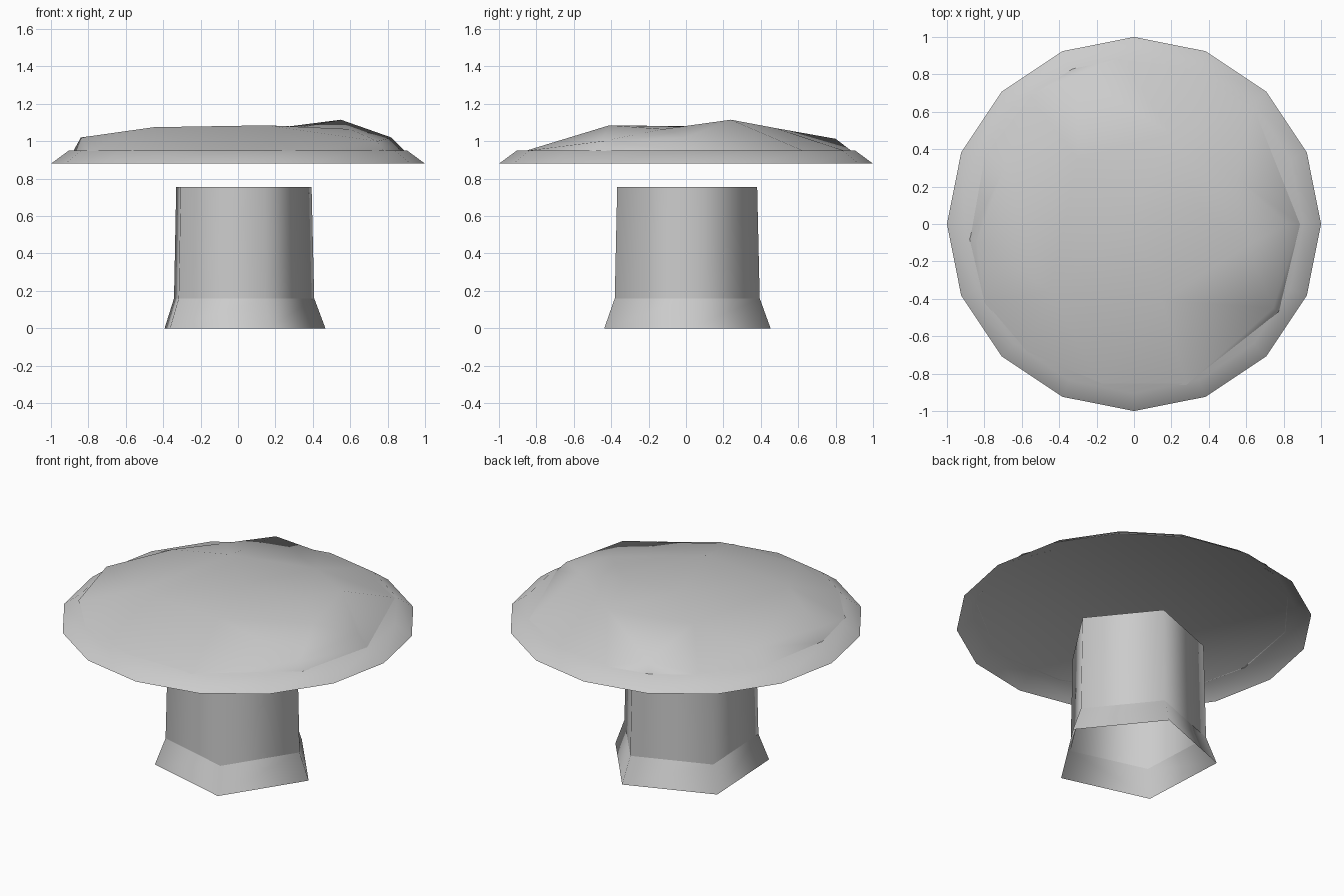
import bpy
from math import cos, sin, pi, radians
from mathutils import Vector
from mathutils.geometry import delaunay_2d_cdt

cube = bpy.data.objects.get("Cube")
if cube:
    bpy.data.objects.remove(cube, do_unlink=True)

# One plain grey for the whole model
grey = bpy.data.materials.new("plain_grey")
grey.use_nodes = True
colour = (0.6, 0.6, 0.6, 1)
grey.diffuse_color = colour
grey.node_tree.nodes["Principled BSDF"].inputs["Base Color"].default_value = colour


def ring(sides, radius, z, turn=0.0):
    return [(radius * cos(turn + 2 * pi * i / sides),
             radius * sin(turn + 2 * pi * i / sides), z) for i in range(sides)]


def strip(sides):
    """Quads joining a lower ring of vertices to the upper ring after it."""
    return [(i, (i + 1) % sides, sides + (i + 1) % sides, sides + i)
            for i in range(sides)]


def add_part(name, verts, faces):
    mesh = bpy.data.meshes.new(name)
    mesh.from_pydata(verts, [], faces)
    mesh.materials.append(grey)
    obj = bpy.data.objects.new(name, mesh)
    bpy.context.collection.objects.link(obj)
    bpy.ops.object.select_all(action='DESELECT')
    obj.select_set(True)
    bpy.context.view_layer.objects.active = obj
    bpy.ops.object.shade_smooth_by_angle(angle=radians(85))


# Open five-sided stem with a flared foot
TURN = radians(3)
SIDES = 5
for name, lower, upper in (("stem", (0.408, 0.16), (0.394, 0.755)),
                           ("stem_foot", (0.468, 0.0), (0.408, 0.16))):
    add_part(name, ring(SIDES, *lower, TURN) + ring(SIDES, *upper, TURN),
             strip(SIDES))

# Shallow cap: sloping rim with a flat lid, open underneath
RIM = 16
add_part("cap_rim", ring(RIM, 1.0, 0.88) + ring(RIM, 0.905, 0.95),
         strip(RIM) + [tuple(range(RIM, 2 * RIM))])

# Uneven low crown on the lid, steep at a few raised corners
EDGE = 0.948
border = [
    (0.89, 0.0), (0.64, 0.63), (0.27, 0.85), (-0.07, 0.885), (-0.33, 0.83),
    (-0.56, 0.68), (-0.8, 0.37), (-0.88, -0.08), (-0.8, -0.42),
    (-0.57, -0.69), (-0.17, -0.86), (0.28, -0.86), (0.775, -0.47),
]
crown = [
    (0.55, 0.24, 1.115), (0.35, 0.1, 1.077), (0.0, 0.05, 1.08),
    (-0.45, -0.36, 1.075), (0.15, -0.41, 1.085), (0.6, -0.12, 1.065),
    (-0.3, 0.35, 1.072), (0.2, 0.48, 1.07), (0.82, 0.0, 1.02),
    (0.745, -0.45, 1.0), (-0.84, -0.09, 1.02), (-0.68, 0.33, 1.01),
    (-0.3, 0.8, 1.013),
]
verts = [(x, y, EDGE) for x, y in border] + crown
flat = [Vector(p[:2]) for p in verts]
_, _, triangles, origin, _, _ = delaunay_2d_cdt(flat, [], [], 0, 1e-5)
add_part("cap_crown", verts,
         [tuple(origin[v][0] for v in tri) for tri in triangles])
